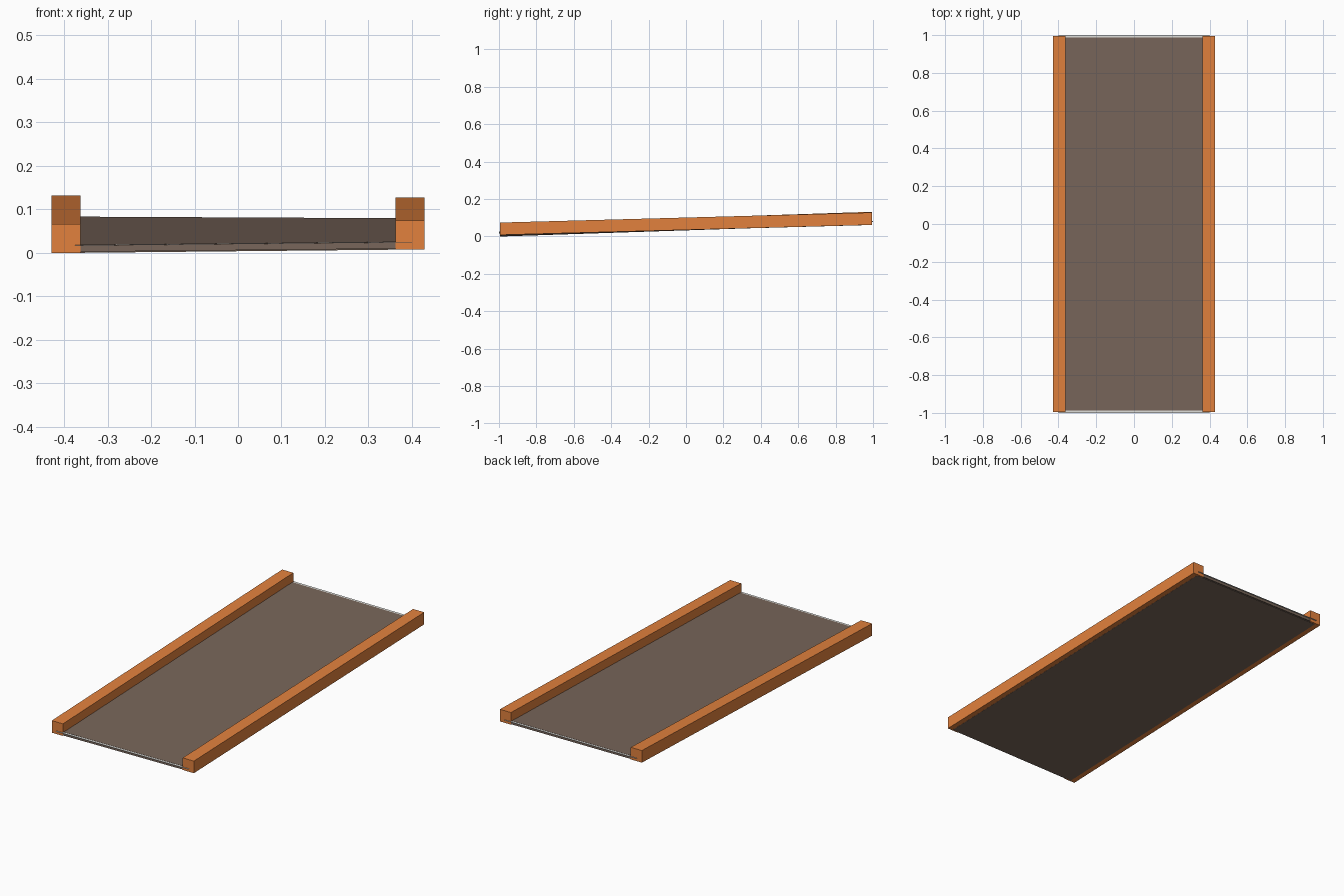
import bpy, bmesh

cube = bpy.data.objects.get("Cube")
if cube:
    bpy.data.objects.remove(cube)


def material(name, rgb):
    mat = bpy.data.materials.new(name)
    mat.use_nodes = True
    color = (*rgb, 1)
    mat.diffuse_color = color
    mat.node_tree.nodes["Principled BSDF"].inputs["Base Color"].default_value = color
    return mat


orange = material("orange_wood", (0.76, 0.22, 0.047))
brown = material("brown_deck", (0.19, 0.134, 0.103))
white = material("white_edge", (0.75, 0.75, 0.72))


def base_height(x, y):
    """Underside of the ramp: rises to the back, with a slight twist."""
    t, s = (y + 1) / 2, (x + 0.4) / 0.8
    front = 0.002 + 0.008 * s
    back = 0.068 - 0.004 * s
    return front + (back - front) * t


def slab(name, x_range, y_range, z_range, mat, level_x=None):
    """Box whose corners follow the ramp; level_x keeps it flat across its width."""
    bm = bmesh.new()
    bmesh.ops.create_cube(bm, size=1)
    for v in bm.verts:
        x, y, z = (r[c > 0] for r, c in zip((x_range, y_range, z_range), v.co))
        ref = x if level_x is None else level_x
        v.co = (x, y, base_height(ref, y) + z)
    mesh = bpy.data.meshes.new(name)
    bm.to_mesh(mesh)
    bm.free()
    mesh.materials.append(mat)
    obj = bpy.data.objects.new(name, mesh)
    bpy.context.collection.objects.link(obj)


# Side rails
for side, sign in (("right", -1), ("left", 1)):
    x_range = sorted((sign * 0.362, sign * 0.429))
    slab(side + "_rail", x_range, (-0.994, 0.994), (-0.002, 0.064), orange, sign * 0.4)

# Deck board
deck_x = (-0.4, 0.4)
slab("deck", deck_x, (-0.987, 0.987), (-0.0025, 0.016), brown)

# Thin pale lip on a brown edge board at each end
for end, sign in (("front", -1), ("back", 1)):
    board_y = sorted((sign * 0.98, sign * 0.993))
    lip_y = sorted((sign * 0.98, sign))
    slab(end + "_edge_board", deck_x, board_y, (0, 0.0142), brown)
    slab(end + "_edge_lip", deck_x, lip_y, (0.0145, 0.0152), white)
